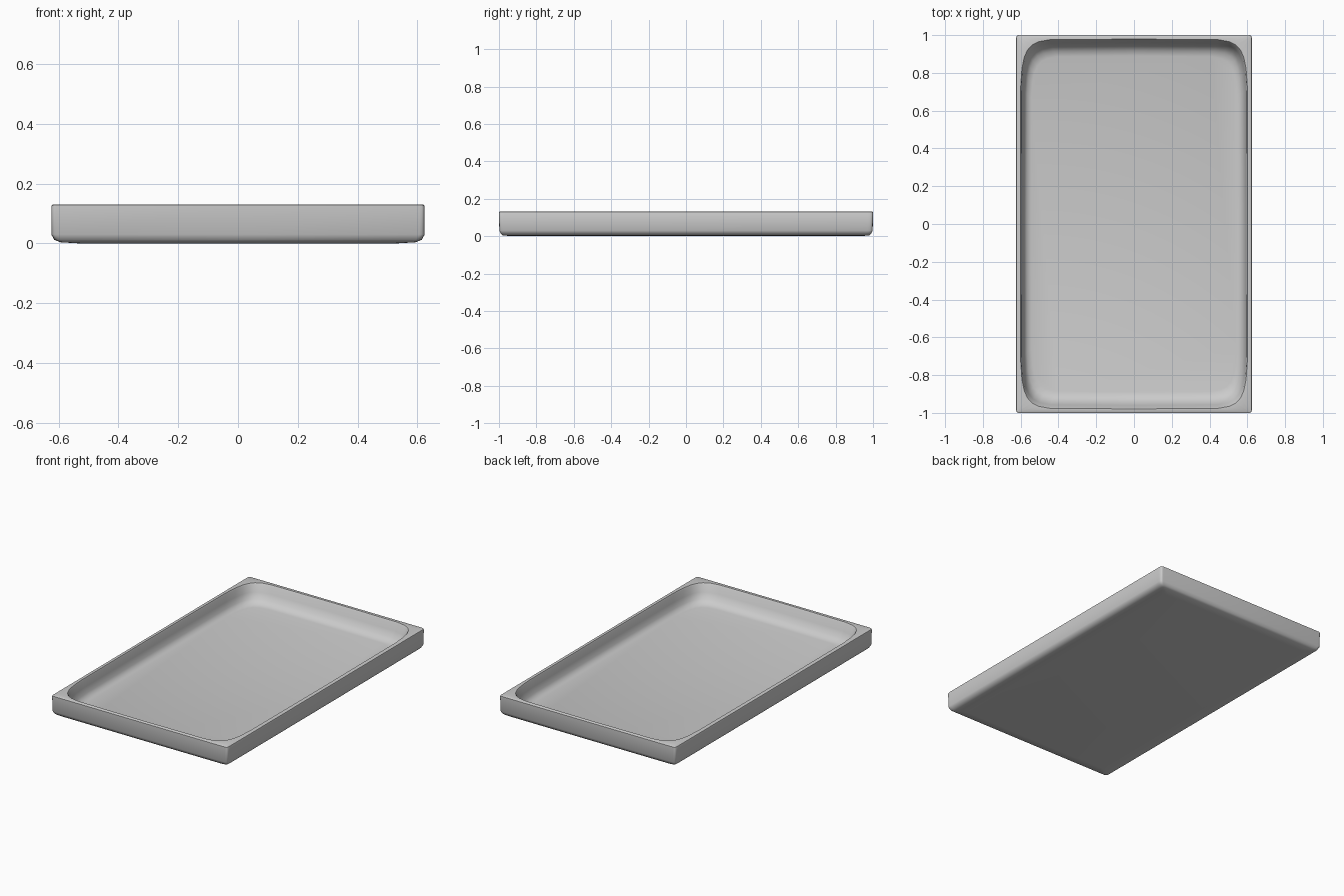
import bpy, bmesh, math

cube = bpy.data.objects.get("Cube")
if cube:
    bpy.data.objects.remove(cube, do_unlink=True)

STEPS = 8  # points per quarter of each ring


def ring(bm, half_x, half_y, z, power):
    """Squarish superellipse loop; a higher power gives tighter corners."""
    verts = []
    for i in range(4 * STEPS):
        a = math.tau * i / (4 * STEPS)
        c, s = round(math.cos(a), 6), round(math.sin(a), 6)
        x = math.copysign(abs(c) ** (2 / power), c) * half_x
        y = math.copysign(abs(s) ** (2 / power), s) * half_y
        verts.append(bm.verts.new((x, y, z)))
    return verts


# Section from the underside, up the outside, over the rim, down to the floor
section = [
    (0.53, 0.93, 0.0, 60),
    (0.595, 0.98, 0.004, 80),
    (0.615, 0.99, 0.012, 100),
    (0.625, 0.998, 0.03, 110),
    (0.625, 1.0, 0.122, 120),
    (0.623, 1.0, 0.128, 120),
    (0.617, 0.996, 0.131, 120),
    (0.602, 0.979, 0.131, 11),
    (0.598, 0.973, 0.122, 11),
    (0.592, 0.96, 0.08, 11),
    (0.582, 0.94, 0.045, 11),
    (0.568, 0.918, 0.026, 11),
    (0.545, 0.89, 0.019, 11),
]

bm = bmesh.new()
rings = [ring(bm, *row) for row in section]
for low, high in zip(rings, rings[1:]):
    for i in range(len(low)):
        j = (i + 1) % len(low)
        bm.faces.new((low[i], low[j], high[j], high[i]))
bm.faces.new(rings[0][::-1])  # underside
bm.faces.new(rings[-1])       # tray floor
bmesh.ops.recalc_face_normals(bm, faces=bm.faces)

mesh = bpy.data.meshes.new("tray")
bm.to_mesh(mesh)
bm.free()
tray = bpy.data.objects.new("tray", mesh)
bpy.context.collection.objects.link(tray)

# Plain grey finish
grey = bpy.data.materials.new("light_grey")
grey.use_nodes = True
colour = (0.6, 0.6, 0.6, 1)
grey.diffuse_color = colour
grey.node_tree.nodes["Principled BSDF"].inputs["Base Color"].default_value = colour
mesh.materials.append(grey)

# Smooth walls with a crisp rim
bpy.ops.object.select_all(action="DESELECT")
tray.select_set(True)
bpy.context.view_layer.objects.active = tray
bpy.ops.object.shade_smooth_by_angle(angle=math.radians(40))
